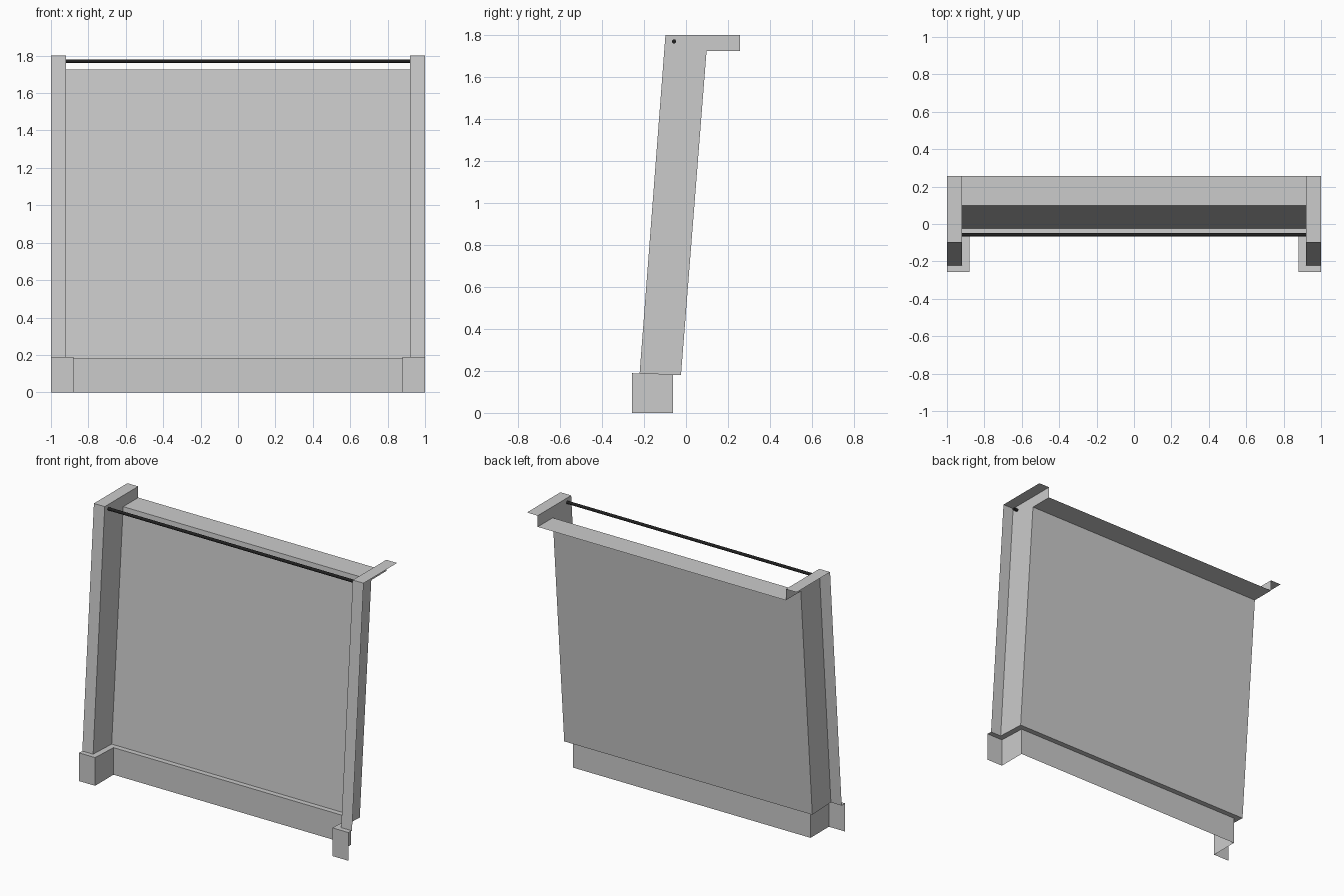
import bpy, bmesh, math

if "Cube" in bpy.data.objects:
    bpy.data.objects.remove(bpy.data.objects["Cube"])

# U-shaped cross-sections: half opening width, front y, back y, front z, back z
FLOOR      = (0.88, -0.257, -0.062, 0.0,    0.0)
BASE_TOP   = (0.88, -0.257, -0.062, 0.189,  0.1815)
LEDGE      = (0.92, -0.221, -0.024, 0.1875, 0.18)
PANEL_TOP  = (0.92, -0.098,  0.098, 1.80,   1.725)
BACK_EDGE  = (0.92,  0.257,  0.257, 1.80,   1.725)


def section(w, yf, yb, zf, zb):
    half = [(1.0, yf, zf), (w, yf, zf), (w, yb, zb)]
    return [(-x, y, z) for x, y, z in half] + half[::-1]


def loft(name, *rows):
    """Open sheet joining successive U sections."""
    bm = bmesh.new()
    rings = [[bm.verts.new(p) for p in section(*r)] for r in rows]
    for a, b in zip(rings, rings[1:]):
        for i in range(5):
            bm.faces.new((a[i], a[i + 1], b[i + 1], b[i]))
    mesh = bpy.data.meshes.new(name)
    bm.to_mesh(mesh)
    bm.free()
    obj = bpy.data.objects.new(name, mesh)
    bpy.context.collection.objects.link(obj)
    return obj


# Plinth with its sloped ledge, leaning surround, and top return
loft("plinth", FLOOR, BASE_TOP, LEDGE)
loft("leaning_surround", LEDGE, PANEL_TOP)
loft("top_return", PANEL_TOP, BACK_EDGE)

# Dark rail across the top, passing slightly through the side walls
bpy.ops.mesh.primitive_cylinder_add(vertices=16, radius=0.01, depth=1.9,
                                    location=(0, -0.057, 1.77),
                                    rotation=(0, math.pi / 2, 0))
rail = bpy.context.object
rail.name = "top_rail"
bpy.ops.object.shade_smooth_by_angle()
dark = bpy.data.materials.new("dark_metal")
dark.diffuse_color = (0.015, 0.015, 0.015, 1)
dark.use_nodes = True
dark.node_tree.nodes["Principled BSDF"].inputs["Base Color"].default_value = dark.diffuse_color
rail.data.materials.append(dark)
